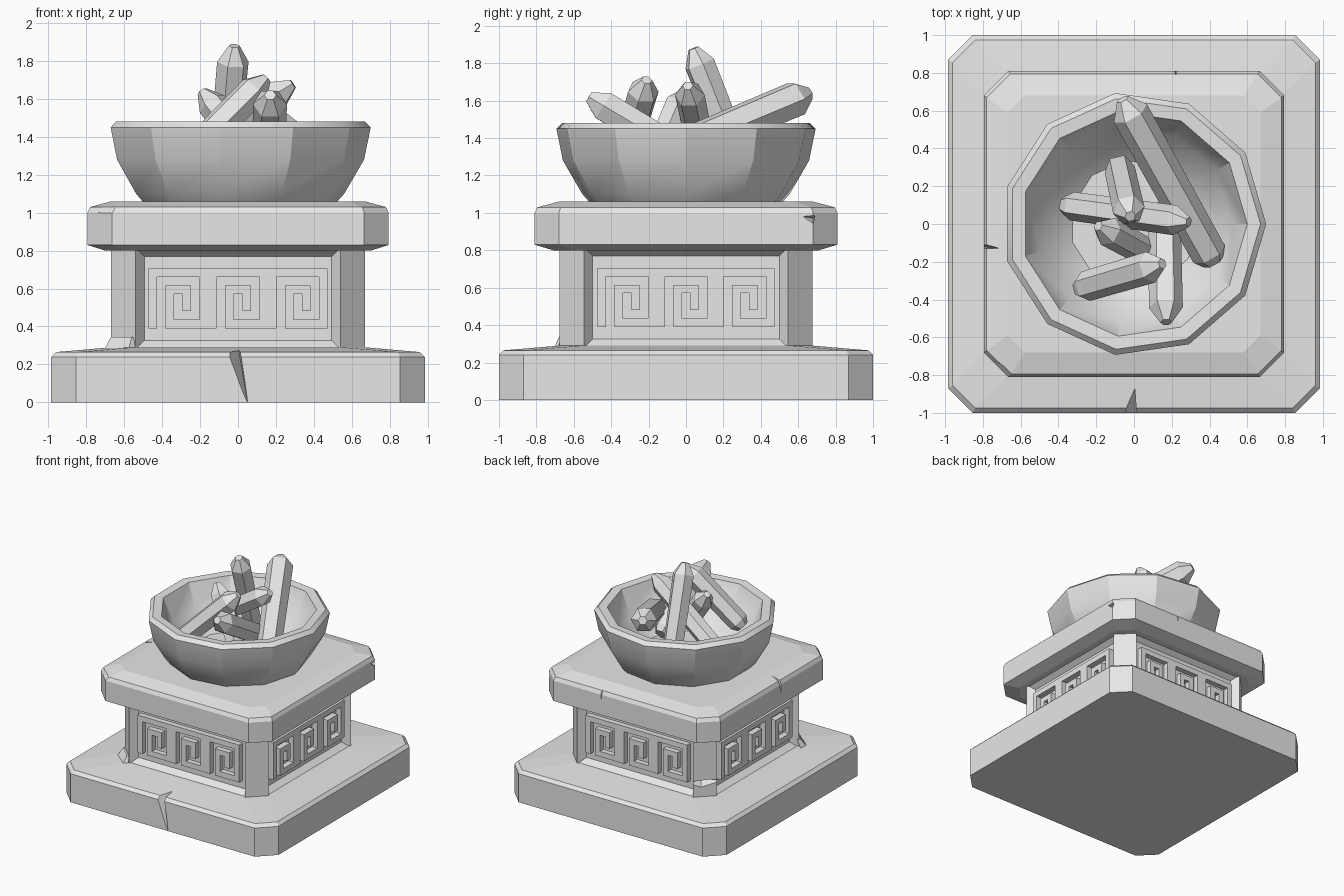
import bpy, bmesh, math
from mathutils import Vector, Matrix

if "Cube" in bpy.data.objects:
    bpy.data.objects.remove(bpy.data.objects["Cube"])

stone = bpy.data.materials.new("grey_stone")
stone.use_nodes = True
stone.diffuse_color = (0.8, 0.8, 0.8, 1)
stone.node_tree.nodes["Principled BSDF"].inputs["Base Color"].default_value = (0.8, 0.8, 0.8, 1)


def finish(name, bm):
    bmesh.ops.recalc_face_normals(bm, faces=bm.faces)
    mesh = bpy.data.meshes.new(name)
    bm.to_mesh(mesh)
    bm.free()
    mesh.materials.append(stone)
    obj = bpy.data.objects.new(name, mesh)
    bpy.context.scene.collection.objects.link(obj)
    return obj


def loft(rings):
    """Join rings of points into a closed solid."""
    bm = bmesh.new()
    loops = [[bm.verts.new(p) for p in ring] for ring in rings]
    n = len(loops[0])
    for a, b in zip(loops, loops[1:]):
        for i in range(n):
            j = (i + 1) % n
            bm.faces.new((a[i], a[j], b[j], b[i]))
    bm.faces.new(loops[0])
    bm.faces.new(loops[-1])
    bmesh.ops.recalc_face_normals(bm, faces=bm.faces)
    return bm


def octagon(hx, hy, c, z):
    """Rectangle with cut corners."""
    quarter = [(hx, hy - c), (hx - c, hy)]
    pts = quarter + [(-x, y) for x, y in reversed(quarter)]
    return [(x, y, z) for x, y in pts + [(-x, -y) for x, y in pts]]


def polygon(r, z, n):
    return [(r * math.cos(math.tau * i / n), r * math.sin(math.tau * i / n), z) for i in range(n)]


def chip(obj, points):
    """Cut the convex hull of some points out of a part."""
    bm = bmesh.new()
    for p in points:
        bm.verts.new(p)
    bmesh.ops.convex_hull(bm, input=bm.verts)
    cutter = finish("chip_cutter", bm)
    cutter.hide_render = True
    mod = obj.modifiers.new("chip", "BOOLEAN")
    mod.operation, mod.solver, mod.object = "DIFFERENCE", "EXACT", cutter
    bpy.context.view_layer.update()
    cut = bpy.data.meshes.new_from_object(obj.evaluated_get(bpy.context.evaluated_depsgraph_get()))
    obj.modifiers.clear()
    obj.data = cut
    bpy.data.objects.remove(cutter)


# Base plinth with a cracked front edge and a chipped corner
plinth = finish("base_plinth", loft([
    octagon(0.985, 1.0, 0.13, 0), octagon(0.985, 1.0, 0.13, 0.24),
    octagon(0.96, 0.975, 0.12, 0.265), octagon(0.67, 0.68, 0.12, 0.29)]))
chip(plinth, [(-0.09, -1.05, 0.3), (0.01, -1.05, 0.3), (0.055, -1.05, 0),
              (0, -0.86, 0.3), (0.05, -0.99, 0)])
chip(plinth, [(-1.1, -0.8, 0.3), (-0.93, -0.93, 0.3), (-1.1, -0.9, 0.12), (-1.1, -1.05, 0.3)])

# Pedestal with a sunken panel on each wide side
bm = loft([octagon(0.67, 0.675, 0.13, 0.28), octagon(0.67, 0.675, 0.13, 0.815)])
walls = [f for f in bm.faces if max(abs(f.normal.x), abs(f.normal.y)) > 0.9]
bmesh.ops.inset_individual(bm, faces=walls, thickness=0.065, depth=-0.06)
pedestal = finish("pedestal", bm)
chip(pedestal, [(-0.72, 0.5, 0.42), (-0.5, 0.72, 0.42), (-0.6, 0.66, 0.36),
                (-0.52, 0.54, 0.41), (-0.72, 0.66, 0.45)])

# Broken stone wedge at the foot of one pillar
finish("foot_wedge", loft([
    [(-0.71, -0.52, 0.27), (-0.71, -0.6, 0.27), (-0.58, -0.71, 0.27), (-0.54, -0.69, 0.27)],
    [(-0.66, -0.53, 0.345), (-0.67, -0.56, 0.345), (-0.56, -0.675, 0.345), (-0.55, -0.66, 0.345)]]))

# Square spiral reliefs, three on each side
A, B, HALF = 0.135, 0.045, 0.0225
spiral = [(-A, -A), (-A, A), (A, A), (A, -A), (-B, -A), (-B, B), (B, B), (B, -B)]
bm = bmesh.new()
for side in range(4):
    turn = Matrix.Rotation(side * math.pi / 2, 4, "Z")
    for shift in (-0.315, 0, 0.315):
        for k, (p, q) in enumerate(zip(spiral, spiral[1:])):
            size = (abs(p[0] - q[0]) + 2 * HALF, 0.055, abs(p[1] - q[1]) + 2 * HALF)
            middle = ((p[0] + q[0]) / 2 + shift, -0.632, (p[1] + q[1]) / 2 + 0.548)
            bmesh.ops.create_cube(bm, size=1, matrix=turn @ Matrix.Translation(middle)
                                  @ Matrix.Diagonal((*size, 1)))
finish("spiral_reliefs", bm)

# Top slab with chips along its edges
slab = finish("top_slab", loft([
    octagon(0.70, 0.71, 0.11, 0.80), octagon(0.795, 0.81, 0.13, 0.83),
    octagon(0.795, 0.81, 0.13, 1.0), octagon(0.78, 0.795, 0.125, 1.03),
    octagon(0.67, 0.68, 0.09, 1.06)]))
chip(slab, [(-0.85, -0.68, 0.95), (-0.62, -0.85, 1.0), (-0.72, -0.85, 0.94),
            (-0.6, -0.79, 1.08), (-0.82, -0.62, 1.08), (-0.9, -0.9, 1.08)])
chip(slab, [(-0.85, -0.08, 1.08), (-0.85, -0.14, 1.08), (-0.69, -0.13, 1.08), (-0.82, -0.12, 0.9)])
chip(slab, [(0.19, 0.85, 1.08), (0.25, 0.85, 1.08), (0.22, 0.77, 1.08), (0.22, 0.83, 0.9)])
chip(slab, [(0.83, -0.7, 1.03), (0.83, -0.42, 1.03), (0.83, -0.6, 1.0), (0.74, -0.68, 1.06)])
chip(slab, [(0.84, 0.58, 0.99), (0.84, 0.7, 1.0), (0.84, 0.68, 0.92), (0.74, 0.68, 0.97)])

# Faceted bowl, outside then inside
profile = [(0.515, 1.05), (0.56, 1.1), (0.665, 1.28), (0.70, 1.45), (0.67, 1.48),
           (0.60, 1.475), (0.52, 1.28), (0.34, 1.13)]
bowl = finish("bowl", loft([polygon(r, z, 11) for r, z in profile]))
bpy.ops.object.select_all(action="DESELECT")
bowl.select_set(True)
bpy.context.view_layer.objects.active = bowl
bpy.ops.object.shade_smooth_by_angle(angle=math.radians(28))


# Pointed crystals piled in the bowl: lower end, tip, radius
def crystal(name, low, tip, r):
    low, tip = Vector(low), Vector(tip)
    length = (tip - low).length
    rings = [polygon(r * 0.6, 0, 6), polygon(r * 0.95, 0.05, 6),
             polygon(r, length - 0.09, 6), polygon(r * 0.35, length, 6)]
    obj = finish(name, loft(rings))
    obj.matrix_world = Matrix.Translation(low) @ (tip - low).to_track_quat("Z", "Y").to_matrix().to_4x4()


crystal("long_back_crystal", (0.42, -0.2, 1.28), (-0.06, 0.66, 1.64), 0.1)
crystal("tall_crystal", (-0.08, 0.31, 1.2), (-0.02, 0.04, 1.88), 0.085)
crystal("left_crystal", (0.12, -0.18, 1.25), (-0.19, -0.01, 1.64), 0.08)
crystal("front_low_crystal", (-0.29, -0.34, 1.27), (0.15, -0.21, 1.71), 0.085)
crystal("right_crystal", (-0.37, 0.1, 1.25), (0.29, 0.01, 1.68), 0.08)
crystal("front_crystal", (0.16, 0.1, 1.25), (0.17, -0.52, 1.62), 0.09)
